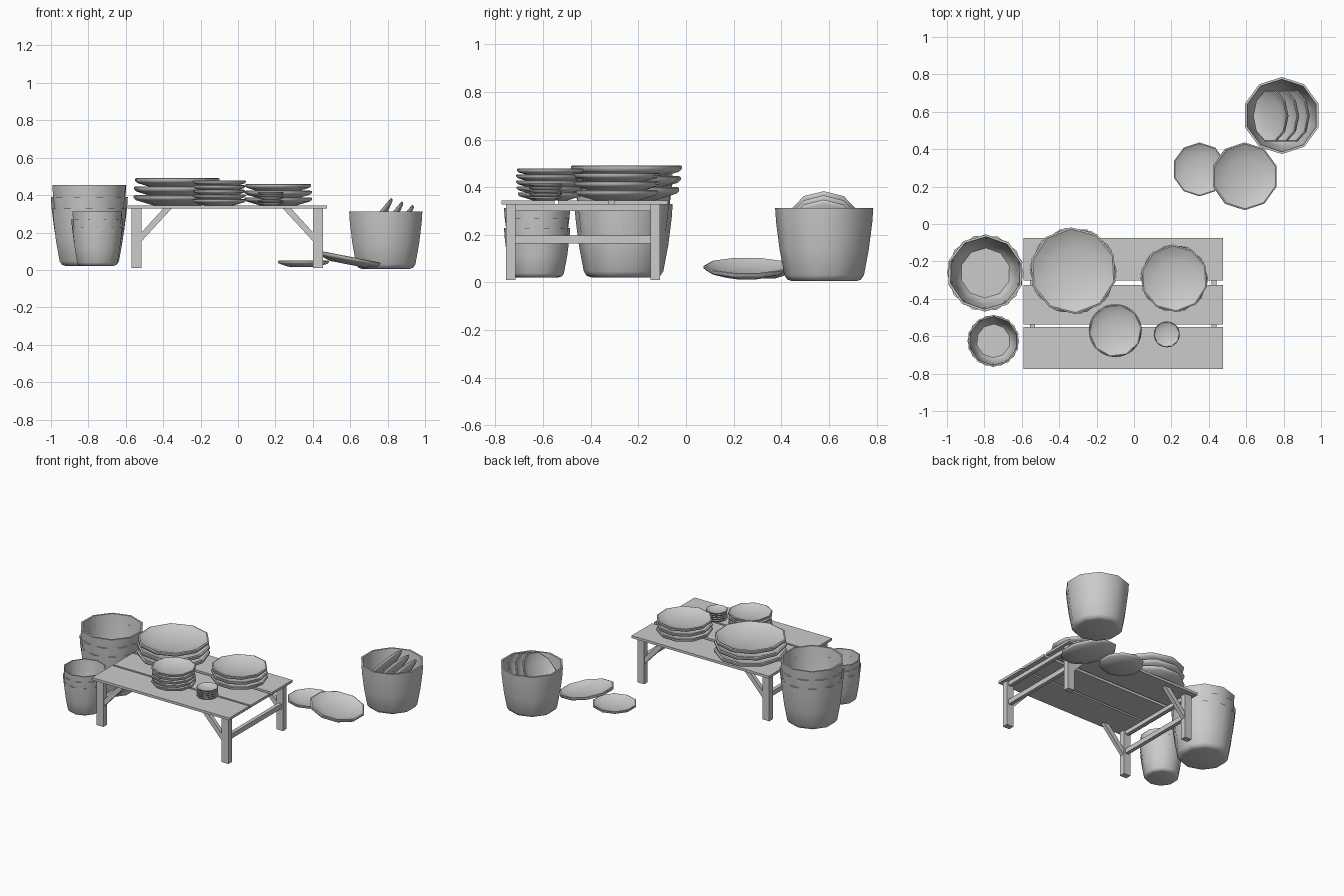
import bpy, bmesh, math
from mathutils import Vector, Euler

if "Cube" in bpy.data.objects:
    bpy.data.objects.remove(bpy.data.objects["Cube"])

grey = bpy.data.materials.new("plain grey")
grey.use_nodes = True
colour = (0.6, 0.6, 0.6, 1)
grey.diffuse_color = colour
grey.node_tree.nodes["Principled BSDF"].inputs["Base Color"].default_value = colour

SIDES = 10


def finish(bm, name, smooth):
    bmesh.ops.recalc_face_normals(bm, faces=bm.faces[:])
    mesh = bpy.data.meshes.new(name)
    bm.to_mesh(mesh)
    bm.free()
    mesh.materials.append(grey)
    obj = bpy.data.objects.new(name, mesh)
    bpy.context.collection.objects.link(obj)
    if smooth:
        bpy.ops.object.select_all(action="DESELECT")
        obj.select_set(True)
        bpy.context.view_layer.objects.active = obj
        bpy.ops.object.shade_smooth_by_angle(angle=math.radians(50))
    return obj


def lathe(name, profile, size, location, turn=0, tilt=0):
    """Close a (radius, height) profile into a solid of revolution."""
    bm = bmesh.new()
    rings = []
    for r, z in profile:
        rings.append([bm.verts.new((size * r * math.cos(a), size * r * math.sin(a), size * z))
                      for a in (turn + math.tau * i / SIDES for i in range(SIDES))])
    for low, high in zip(rings, rings[1:]):
        for i in range(SIDES):
            j = (i + 1) % SIDES
            bm.faces.new((low[i], low[j], high[j], high[i]))
    bm.faces.new(rings[0][::-1])
    bm.faces.new(rings[-1])
    obj = finish(bm, name, True)
    obj.location = location
    obj.rotation_euler = (0, tilt, 0)
    return obj


def box(name, low, high):
    low, high = Vector(low), Vector(high)
    bm = bmesh.new()
    bmesh.ops.create_cube(bm, size=1)
    for v in bm.verts:
        v.co = (low + high) / 2 + v.co * (high - low)
    return finish(bm, name, False)


# Profiles for a dish and a bucket of radius one
PLATE = [(0.55, 0), (0.95, 0.12), (1, 0.17), (1, 0.22), (0.96, 0.236), (0.9, 0.2), (0.55, 0.08)]
BUCKET = [(0.66, 0), (0.75, 0.03), (0.81, 0.12), (0.91, 0.65), (0.98, 1.2), (1, 1.49),
          (0.94, 1.49), (0.91, 1.2), (0.84, 0.65), (0.75, 0.2), (0.65, 0.08)]
TOP = 0.345

# Table top planks
for i, (y0, y1) in enumerate([(-0.775, -0.552), (-0.538, -0.325), (-0.302, -0.075)]):
    box(f"table_plank_{i + 1}", (-0.59, y0, 0.328), (0.475, y1, TOP))

# Table legs, braces and end rails
for side, x, inward in (("right", -0.543, 1), ("left", 0.428, -1)):
    for end, y in (("front", -0.735), ("back", -0.13)):
        box(f"{end}_{side}_leg", (x - 0.026, y - 0.02, 0.01), (x + 0.026, y + 0.02, 0.33))
        bm = bmesh.new()
        outline = [(0.01, 0.135), (0.19, 0.33), (0.145, 0.33), (0.01, 0.182)]
        faces = [bm.faces.new([bm.verts.new((x + inward * dx, y - 0.014, z)) for dx, z in outline])]
        grown = bmesh.ops.extrude_face_region(bm, geom=faces)["geom"]
        bmesh.ops.translate(bm, vec=(0, 0.028, 0),
                            verts=[g for g in grown if isinstance(g, bmesh.types.BMVert)])
        finish(bm, f"{end}_{side}_brace", False)
    for name, z0, z1 in (("lower", 0.163, 0.197), ("upper", 0.3, 0.329)):
        box(f"{side}_{name}_rail", (x - 0.013, -0.735, z0), (x + 0.013, -0.13, z1))

# Stacked dishes on the table: name, x, y, radius, count, spacing
stacks = [("large_plate", -0.325, -0.25, 0.233, 3, 0.046),
          ("medium_plate", 0.215, -0.29, 0.181, 3, 0.036),
          ("small_plate", -0.1, -0.57, 0.143, 5, 0.025),
          ("tiny_dish", 0.175, -0.59, 0.07, 5, 0.0135)]
for name, x, y, radius, count, gap in stacks:
    for i in range(count):
        lathe(f"{name}_{i + 1}", PLATE, radius, (x, y, TOP + gap * i), turn=0.5 * i)

# Nested buckets beside the table
for name, x, y, radius, gap in (("large_bucket", -0.795, -0.262, 0.206, 0.062),
                                ("small_bucket", -0.752, -0.625, 0.139, 0.042)):
    for i in range(3):
        lathe(f"{name}_{i + 1}", BUCKET, radius, (x, y, 0.022 + gap * i), turn=math.pi / 2 + 0.3 * i)

# Bucket holding three leaning plates
lathe("standing_bucket", BUCKET, 0.206, (0.79, 0.58, 0.006), turn=math.pi / 2)
lean = math.radians(-50)
for i in range(3):
    rim_centre = Vector((0.73 + 0.057 * i, 0.578, 0.272 - 0.018 * i))
    drop = Euler((0, lean, 0)).to_matrix() @ Vector((0, 0, 0.2 * 0.143))
    lathe(f"leaning_plate_{i + 1}", PLATE, 0.143, rim_centre - drop, tilt=lean)

# Two plates on the ground, one resting on the other
lathe("ground_plate", PLATE, 0.144, (0.35, 0.292, 0.016), turn=math.pi / 2)
lathe("resting_plate", PLATE, 0.181, (0.585, 0.255, 0.03), turn=math.pi / 2, tilt=math.radians(11))
